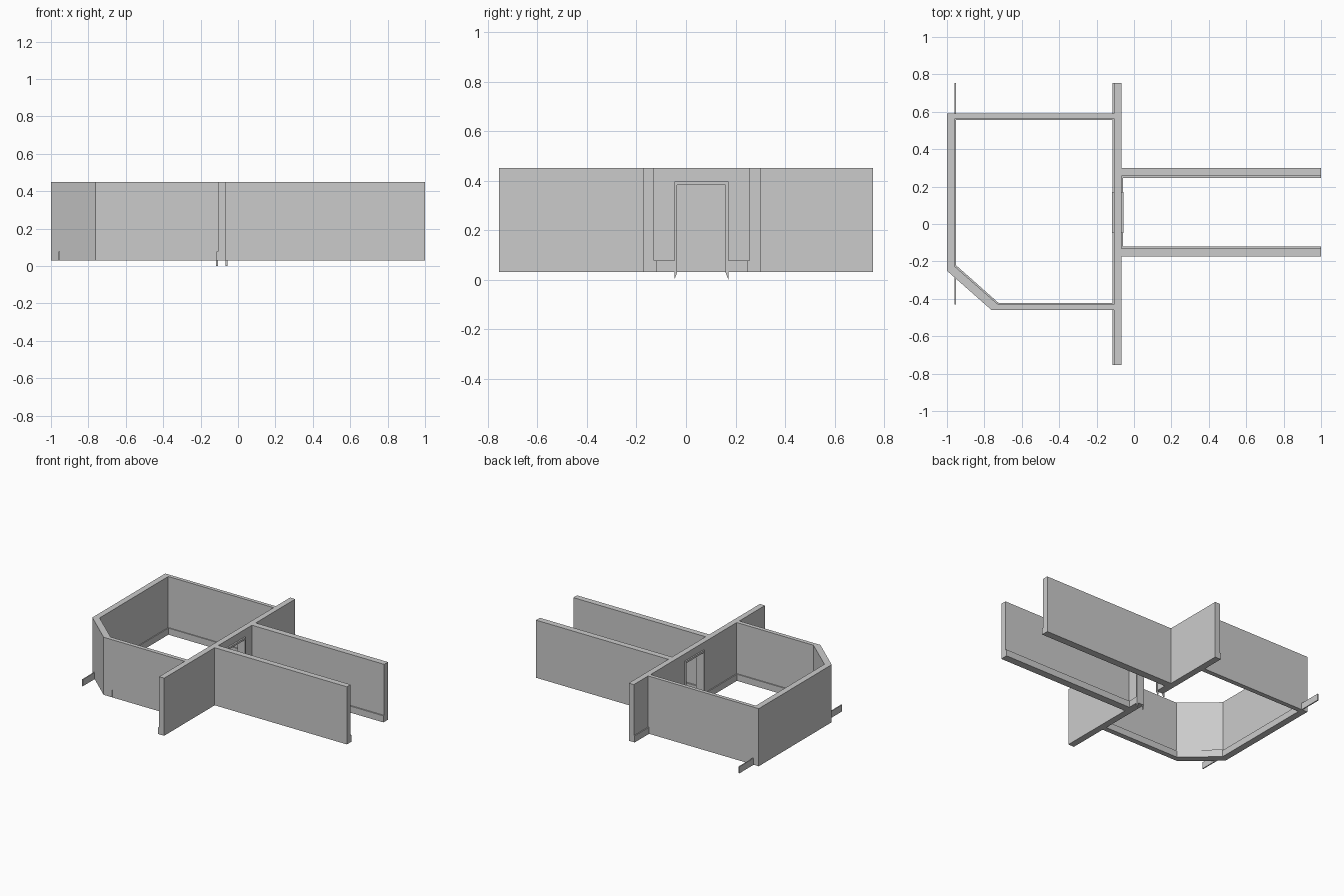
import bpy, bmesh
from mathutils import Vector

if "Cube" in bpy.data.objects:
    bpy.data.objects.remove(bpy.data.objects["Cube"])

Z0, Z1, SK = 0.03, 0.45, 0.078   # wall bottom, wall top, skirting top


def prism(name, pts, direction):
    """Extrude a closed 3D outline along a direction."""
    bm = bmesh.new()
    face = bm.faces.new([bm.verts.new(p) for p in pts])
    res = bmesh.ops.extrude_face_region(bm, geom=[face], use_keep_orig=True)
    moved = [v for v in res["geom"] if isinstance(v, bmesh.types.BMVert)]
    bmesh.ops.translate(bm, verts=moved, vec=Vector(direction))
    bmesh.ops.recalc_face_normals(bm, faces=bm.faces)
    mesh = bpy.data.meshes.new(name)
    bm.to_mesh(mesh)
    bm.free()
    ob = bpy.data.objects.new(name, mesh)
    bpy.context.collection.objects.link(ob)
    return ob


def plan(name, pts, z0=Z0, z1=Z1):
    """Upright wall from a floor plan outline."""
    return prism(name, [(x, y, z0) for x, y in pts], (0, 0, z1 - z0))


def rect(name, x0, x1, y0, y1, z1=Z1):
    return plan(name, [(x0, y0), (x1, y0), (x1, y1), (x0, y1)], Z0, z1)


def section(name, x0, x1, pts):
    """Part extruded in x from a y-z outline."""
    return prism(name, [(x0, y, z) for y, z in pts], (x1 - x0, 0, 0))


# Door opening (y range and head height) and frame width
DY0, DY1, DZ, FW = -0.036, 0.160, 0.383, 0.011

# Cross wall with doorway
section("cross_wall", -0.108, -0.067, [
    (-0.755, Z0), (DY0, Z0), (DY0, DZ), (DY1, DZ), (DY1, Z0),
    (0.755, Z0), (0.755, Z1), (-0.755, Z1)])

# Door frame on both faces, mitred feet below the wall
for side, x0, x1 in (("room", -0.118, -0.107), ("corridor", -0.068, -0.056)):
    section("door_frame_" + side, x0, x1, [
        (DY0 - FW, 0.0), (DY0, 0.028), (DY0, DZ), (DY1, DZ), (DY1, 0.028),
        (DY1 + FW, 0.0), (DY1 + FW, DZ + 0.014), (DY0 - FW, DZ + 0.014)])

# Corridor walls and their inner skirting
rect("corridor_wall_back", -0.067, 1.0, 0.256, 0.30)
rect("corridor_wall_front", -0.067, 1.0, -0.173, -0.13)
rect("corridor_skirting_back", -0.067, 1.0, 0.247, 0.256, SK)
rect("corridor_skirting_front", -0.067, 1.0, -0.13, -0.119, SK)

# Room walls: one band with a cut corner
plan("room_wall", [
    (-0.108, 0.59), (-1.0, 0.59), (-1.0, -0.25), (-0.762, -0.46),
    (-0.108, -0.46), (-0.108, -0.43), (-0.727, -0.43), (-0.957, -0.228),
    (-0.957, 0.563), (-0.108, 0.563)])

# Room skirting, some strips run past the corners
rect("room_skirting_left", -0.959, -0.951, -0.43, 0.755, SK)
rect("room_skirting_back", -0.957, -0.108, 0.556, 0.563, SK)
rect("room_skirting_front", -0.727, -0.108, -0.43, -0.422, SK)
plan("room_skirting_corner", [
    (-0.957, -0.228), (-0.692, -0.461), (-0.687, -0.455), (-0.951, -0.221)],
    Z0, 0.083)

# Skirting on both faces of the cross wall, split by the doorway
L, R = DY0 - FW, DY1 + FW
for label, x0, x1, a, b in (("room", -0.115, -0.108, -0.755, 0.755),
                            ("corridor", -0.067, -0.059, -0.13, 0.256)):
    rect("cross_skirting_front_" + label, x0, x1, a, L, SK)
    rect("cross_skirting_back_" + label, x0, x1, R, b, SK)
